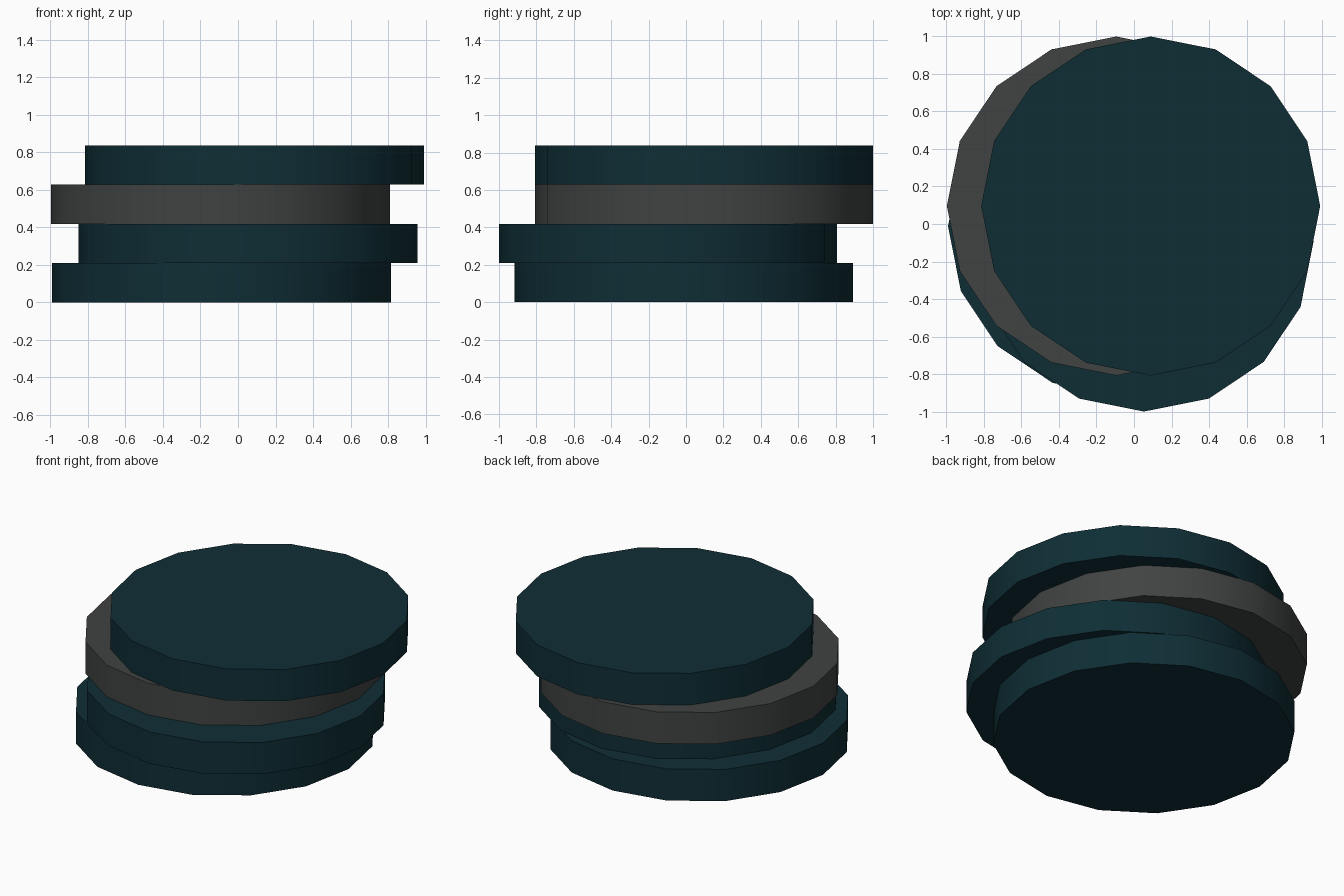
import bpy, math

if "Cube" in bpy.data.objects:
    bpy.data.objects.remove(bpy.data.objects["Cube"])

def material(name, rgb):
    m = bpy.data.materials.new(name)
    m.diffuse_color = (*rgb, 1)
    m.use_nodes = True
    m.node_tree.nodes["Principled BSDF"].inputs["Base Color"].default_value = m.diffuse_color
    return m

teal = material("dark teal", (0.0045, 0.027, 0.036))
grey = material("dark grey", (0.052, 0.056, 0.055))

RADIUS, HEIGHT = 0.904, 0.2093

# Stack of loosely piled 16-sided discs, bottom to top: name, x, y, colour
discs = [
    ("bottom_disc", -0.088, -0.012, teal),
    ("lower_middle_disc", 0.053, -0.096, teal),
    ("upper_middle_disc", -0.094, 0.096, grey),
    ("top_disc", 0.089, 0.096, teal),
]
for i, (name, x, y, mat) in enumerate(discs):
    bpy.ops.mesh.primitive_cylinder_add(vertices=16, radius=RADIUS, depth=HEIGHT,
                                        location=(x, y, HEIGHT * (i + 0.5)))
    disc = bpy.context.object
    disc.name = name
    disc.data.materials.append(mat)
    # Rounded-looking rim, crisp top and bottom edges
    bpy.ops.object.shade_smooth_by_angle(angle=math.radians(30))
